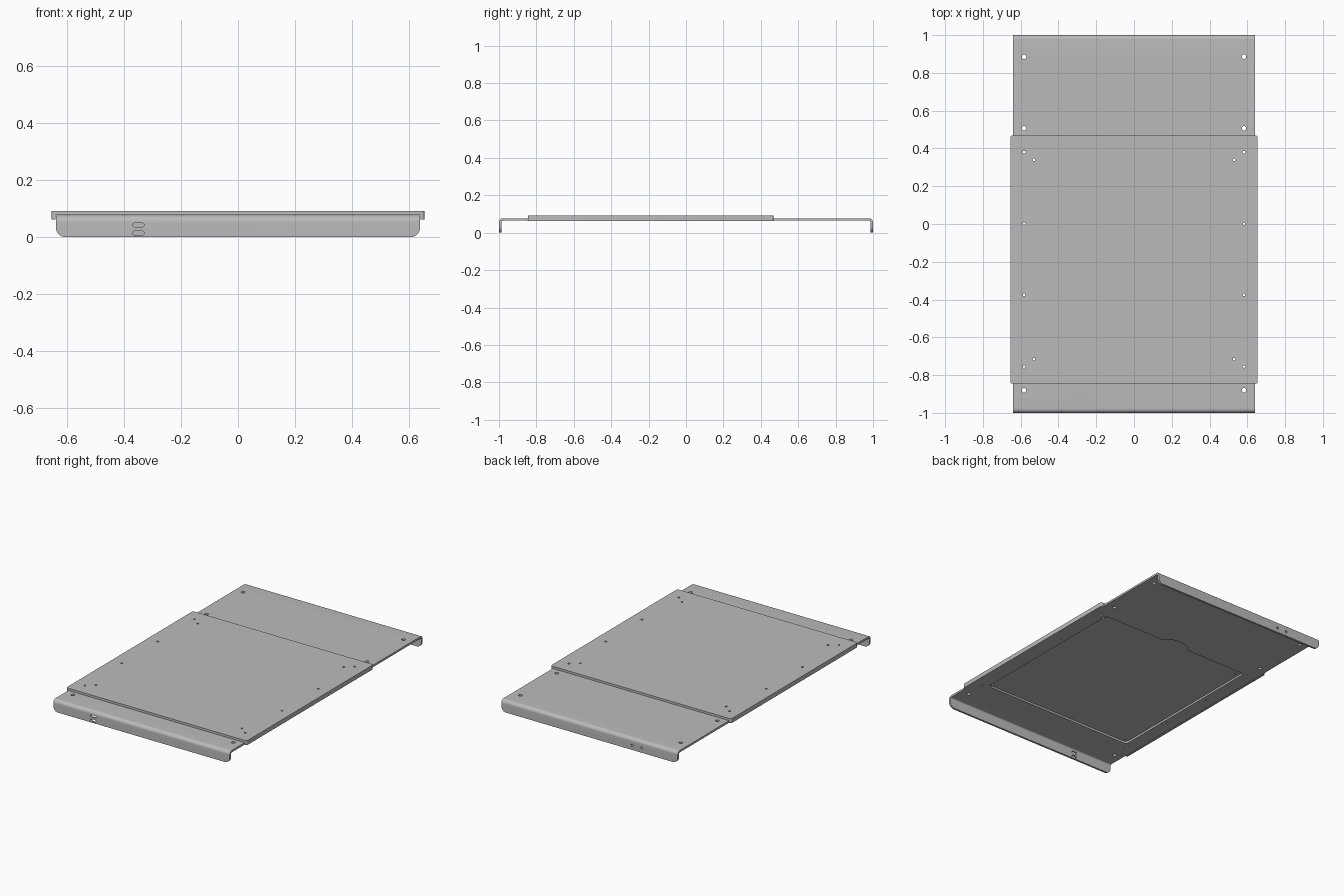
import bpy
import bmesh
from math import sin, cos, pi, radians
from mathutils import Vector

cube = bpy.data.objects.get("Cube")
if cube:
    bpy.data.objects.remove(cube, do_unlink=True)

# Single painted-metal colour
metal = bpy.data.materials.new("grey_metal")
metal.use_nodes = True
grey = (0.5, 0.5, 0.5, 1)
metal.diffuse_color = grey
metal.node_tree.nodes["Principled BSDF"].inputs["Base Color"].default_value = grey

WIDTH = 0.64       # half width of the base
TOP = 0.077        # top of the base sheet
SHEET = 0.013      # sheet thickness
BEND = 0.022       # outer bend radius


def arc(cx, cy, r, start, end, steps=8):
    """Points along an arc, angles in degrees."""
    angles = [radians(start + (end - start) * i / steps) for i in range(steps + 1)]
    return [(cx + r * cos(a), cy + r * sin(a)) for a in angles]


def circle(cx, cy, r):
    return arc(cx, cy, r, 0, 360, 16)[:-1]


def slot(cx, cy, half, r):
    return arc(cx + half, cy, r, -90, 90) + arc(cx - half, cy, r, 90, 270)


def add_prism(bm, points, axis, lo, hi):
    """Extrude a 2D outline along one axis from lo to hi."""
    place = {"x": lambda p, d: (d, *p),
             "y": lambda p, d: (p[0], d, p[1]),
             "z": lambda p, d: (*p, d)}[axis]
    face = bm.faces.new([bm.verts.new(place(p, lo)) for p in points])
    out = bmesh.ops.extrude_face_region(bm, geom=[face])
    moved = [g for g in out["geom"] if isinstance(g, bmesh.types.BMVert)]
    shift = Vector(place((0, 0), hi - lo))
    bmesh.ops.translate(bm, verts=moved, vec=shift)
    bmesh.ops.recalc_face_normals(bm, faces=bm.faces)


def make_object(name, bm):
    bmesh.ops.recalc_face_normals(bm, faces=bm.faces)
    mesh = bpy.data.meshes.new(name)
    bm.to_mesh(mesh)
    bm.free()
    obj = bpy.data.objects.new(name, mesh)
    mesh.materials.append(metal)
    bpy.context.collection.objects.link(obj)
    return obj


def cut(obj, outlines):
    """Punch all the outlines (points, axis, lo, hi) through a part."""
    bm = bmesh.new()
    for outline in outlines:
        add_prism(bm, *outline)
    cutter = make_object("cutter", bm)
    cutter.hide_render = True
    mod = obj.modifiers.new("punch", "BOOLEAN")
    mod.operation = "DIFFERENCE"
    mod.solver = "EXACT"
    mod.object = cutter
    bpy.context.view_layer.update()
    graph = bpy.context.evaluated_depsgraph_get()
    mesh = bpy.data.meshes.new_from_object(obj.evaluated_get(graph))
    obj.modifiers.clear()
    obj.data = mesh
    bpy.data.objects.remove(cutter, do_unlink=True)


def smooth(obj):
    bpy.ops.object.select_all(action="DESELECT")
    obj.select_set(True)
    bpy.context.view_layer.objects.active = obj
    bpy.ops.object.shade_smooth_by_angle(angle=radians(30))


# Base sheet: one folded profile with a flange at each end
edge = 1 - BEND
rise = TOP - BEND
half = ([(1 - SHEET, 0), (1, 0)] + arc(edge, rise, BEND, 0, 90))
inner = arc(edge, rise, BEND - SHEET, 90, 0)
right = inner + half
profile = right + [(-y, z) for y, z in reversed(right)]
bm = bmesh.new()
add_prism(bm, profile, "x", -WIDTH, WIDTH)
# Rounded lower corners of the flanges
corners = [e for e in bm.edges
           if all(v.co.z < 0.001 for v in e.verts)
           and abs(e.verts[0].co.x - e.verts[1].co.x) < 0.001]
bmesh.ops.bevel(bm, geom=corners, offset=0.035, segments=6, profile=0.5,
                affect="EDGES")
base = make_object("base_sheet", bm)

# Underside opening with rounded corners and a finger notch at the back
ox, back, front, r = 0.55, 0.39, -0.73, 0.025
opening = (arc(ox - r, front + r, r, -90, 0, 4) + arc(ox - r, back - r, r, 0, 90, 4)
           + arc(0, back - 0.09, 0.14, 40, 140, 10)
           + arc(r - ox, back - r, r, 90, 180, 4)
           + arc(r - ox, front + r, r, 180, 270, 4))

# Mounting holes
rail = 0.582
big = [(s * rail, y) for s in (-1, 1) for y in (0.885, 0.507, -0.88)]
small = [(s * rail, y) for s in (-1, 1) for y in (0.38, 0, -0.375, -0.755)]
corner_holes = [(s * 0.53, y) for s in (-1, 1) for y in (0.34, -0.715)]

base_cuts = [(opening, "z", 0.04, 0.1)]
base_cuts += [(circle(x, y, 0.012), "z", 0.04, 0.1) for x, y in big]
base_cuts += [(circle(x, y, 0.007), "z", 0.04, 0.1) for x, y in small]
# Front flange slots and back flange round holes
base_cuts += [(slot(-0.35, z, 0.013, 0.007), "y", -1.05, -0.96) for z in (0.043, 0.015)]
base_cuts += [(circle(x, 0.03, 0.008), "y", 0.96, 1.05) for x in (-0.31, -0.38)]
cut(base, base_cuts)
smooth(base)

# Cover plate: shallow channel folded down over the base sides
cw, low, high = 0.655, 0.063, 0.092
lip = WIDTH + 0.001
under = TOP + 0.0003
channel = [(-cw, low), (-lip, low), (-lip, under), (lip, under),
           (lip, low), (cw, low), (cw, high), (-cw, high)]
bm = bmesh.new()
add_prism(bm, channel, "y", -0.845, 0.468)
uprights = [e for e in bm.edges
            if all(abs(v.co.x) > cw - 0.001 for v in e.verts)
            and abs(e.verts[0].co.z - e.verts[1].co.z) > 0.01]
bmesh.ops.bevel(bm, geom=uprights, offset=0.01, segments=4, profile=0.5,
                affect="EDGES")
cover = make_object("cover_plate", bm)
cut(cover, [(circle(x, y, 0.007), "z", 0.05, 0.12) for x, y in small + corner_holes])
smooth(cover)
